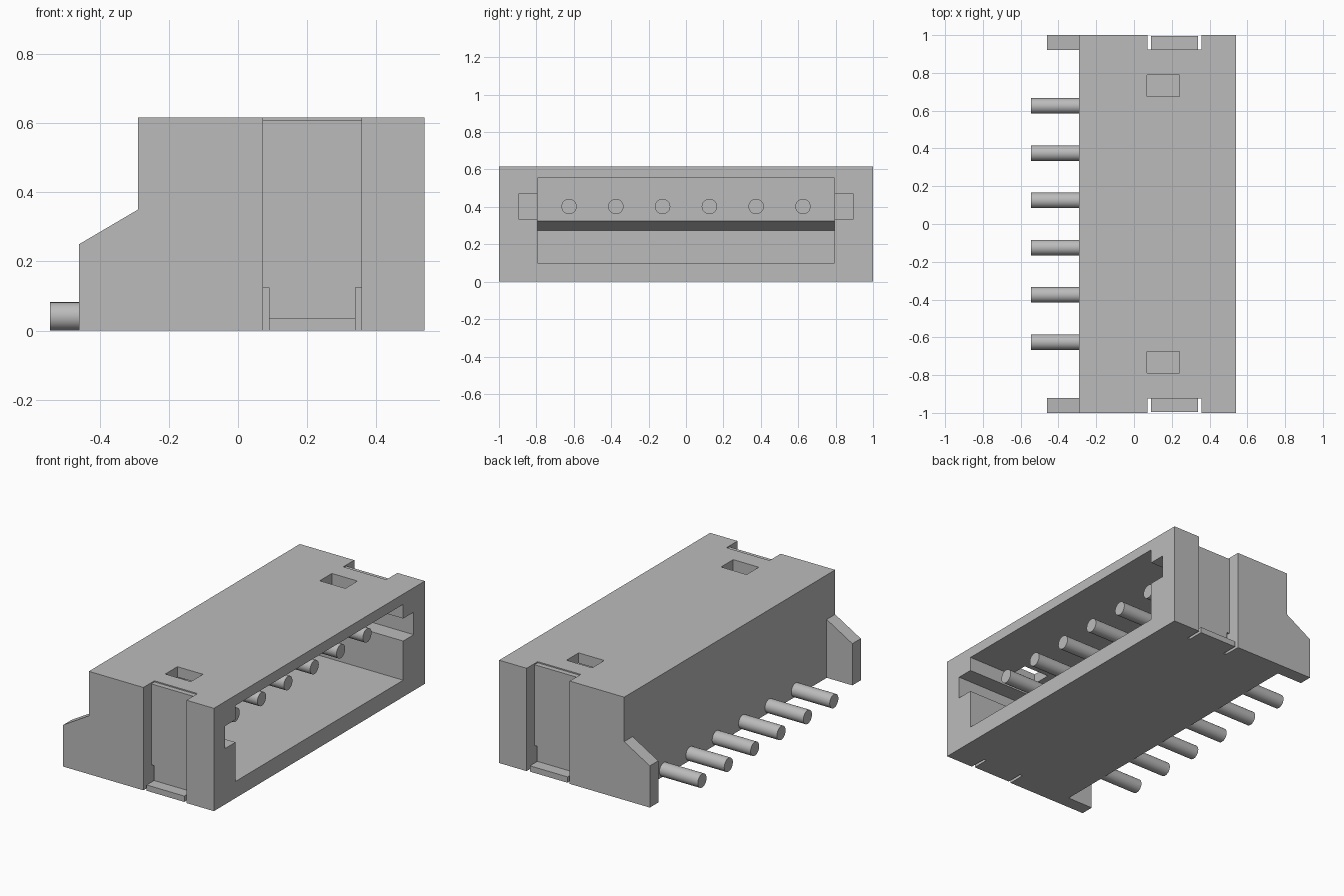
import bpy, bmesh
from mathutils import Vector

cube = bpy.data.objects.get("Cube")
if cube:
    bpy.data.objects.remove(cube, do_unlink=True)

GREY = (0.5, 0.5, 0.5, 1)
grey = bpy.data.materials.new("plain grey")
grey.use_nodes = True
grey.diffuse_color = GREY
grey.node_tree.nodes["Principled BSDF"].inputs["Base Color"].default_value = GREY


def prism(name, axis, outline, start, end):
    """Extrude an outline along x (outline in y, z) or along y (outline in x, z)."""
    bm = bmesh.new()
    place = (lambda p: (start, p[0], p[1])) if axis == "x" else (lambda p: (p[0], start, p[1]))
    face = bm.faces.new([bm.verts.new(place(p)) for p in outline])
    result = bmesh.ops.extrude_face_region(bm, geom=[face])
    shift = Vector((end - start, 0, 0)) if axis == "x" else Vector((0, end - start, 0))
    moved = [g for g in result["geom"] if isinstance(g, bmesh.types.BMVert)]
    bmesh.ops.translate(bm, verts=moved, vec=shift)
    bmesh.ops.recalc_face_normals(bm, faces=bm.faces)
    mesh = bpy.data.meshes.new(name)
    bm.to_mesh(mesh)
    bm.free()
    mesh.materials.append(grey)
    obj = bpy.data.objects.new(name, mesh)
    bpy.context.collection.objects.link(obj)
    return obj


def box(name, x, y, z):
    outline = [(x[0], z[0]), (x[1], z[0]), (x[1], z[1]), (x[0], z[1])]
    return prism(name, "y", outline, y[0], y[1])


def cut(target, cutter):
    bpy.context.view_layer.objects.active = target
    mod = target.modifiers.new("cut", "BOOLEAN")
    mod.operation = "DIFFERENCE"
    mod.solver = "EXACT"
    mod.object = cutter
    bpy.ops.object.modifier_apply(modifier=mod.name)
    bpy.data.objects.remove(cutter, do_unlink=True)


def rod(name, x0, x1, y, z, radius=0.041):
    bpy.ops.mesh.primitive_cylinder_add(vertices=32, radius=radius, depth=x1 - x0,
                                        location=((x0 + x1) / 2, y, z),
                                        rotation=(0, 1.570796, 0))
    obj = bpy.context.object
    obj.name = name
    obj.data.materials.append(grey)
    bpy.ops.object.shade_smooth_by_angle()


# Housing with its stepped socket
housing = box("housing", (-0.29, 0.54), (-1, 1), (0, 0.617))
socket = [(0.7, 0.1), (0.7, 0.555), (-0.06, 0.555), (-0.06, 0.325), (-0.15, 0.275), (-0.15, 0.1)]
cut(housing, prism("socket_cutter", "y", socket, -0.795, 0.795))

for side, s in (("left_end", 1), ("right_end", -1)):
    # Keyway beside the socket and window through the roof
    cut(housing, box("keyway_cutter", (0.07, 0.7), (s * 0.7, s * 0.895), (0.335, 0.47)))
    cut(housing, box("window_cutter", (0.07, 0.24), (s * 0.675, s * 0.79), (0.5, 0.7)))

    # Groove in the end wall, with a shallow step at the top
    groove = [(0.895, 0.61), (0.895, 0.7), (1.1, 0.7), (1.1, -0.1), (0.925, -0.1), (0.925, 0.61)]
    cut(housing, prism("groove_cutter", "x", [(s * y, z) for y, z in groove], 0.072, 0.358))

    # Slits either side of the ledge at the foot of the groove
    for x in ((0.073, 0.09), (0.34, 0.357)):
        cut(housing, box("slit_cutter", x, (s * 0.895, s * 0.96), (-0.1, 0.125)))
    box("ledge_" + side, (0.09, 0.34), (s * 0.925, s * 0.995), (0, 0.035))

    # Sloped rear ear
    ear = [(-0.46, 0), (-0.29, 0), (-0.29, 0.35), (-0.46, 0.25)]
    prism("rear_ear_" + side, "y", ear, s * 0.92, s * 1.0)

# Contact pins inside the socket and solder pins at the rear
for i in range(6):
    y = (i - 2.5) * 0.25
    rod(f"contact_pin_{i + 1}", -0.1, 0.42, y, 0.402)
    rod(f"rear_pin_{i + 1}", -0.545, -0.25, y, 0.041)
